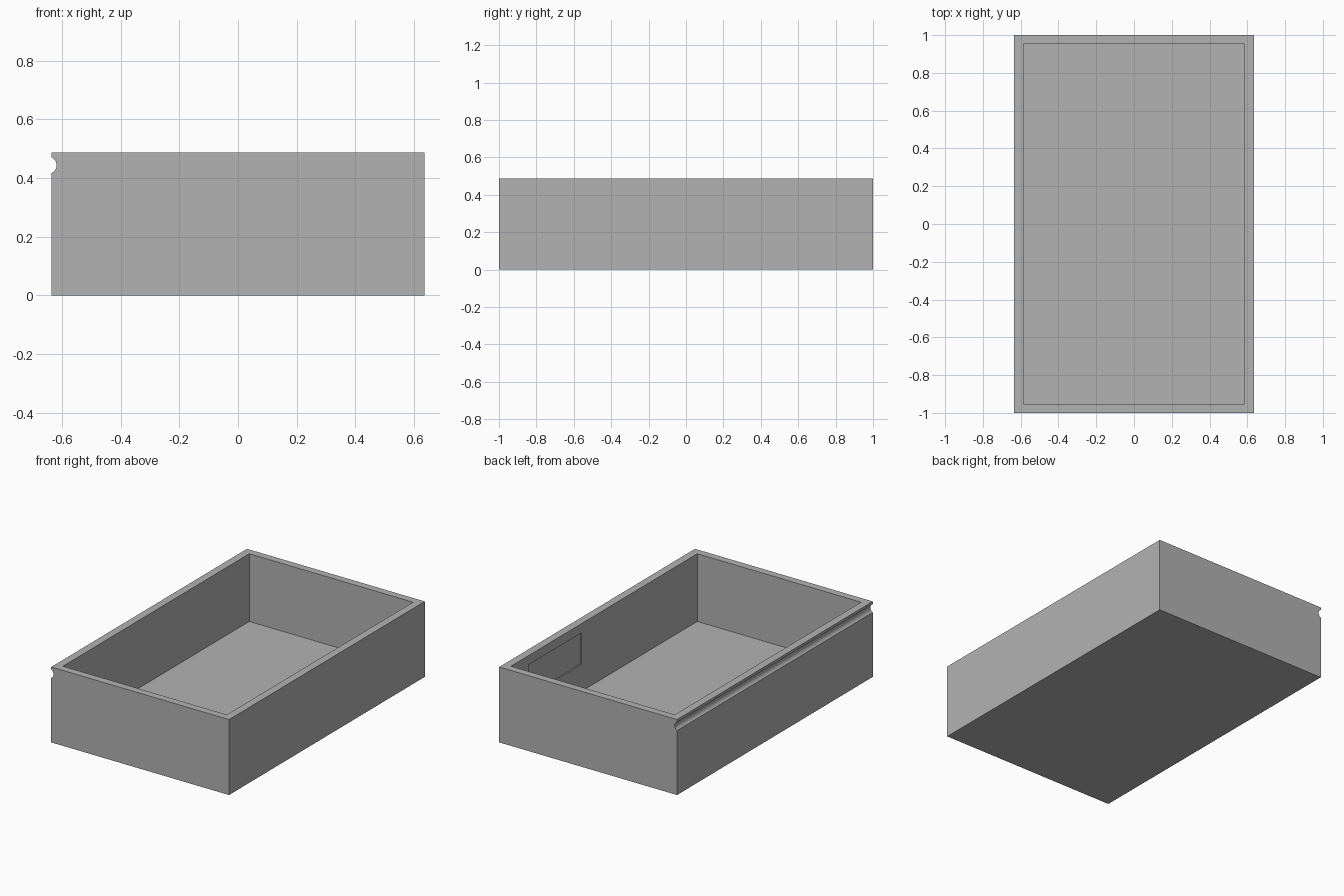
import bpy
from math import radians

cube = bpy.data.objects.get("Cube")
if cube:
    bpy.data.objects.remove(cube, do_unlink=True)

# Overall sizes
WIDTH, LENGTH, HEIGHT = 1.272, 2.0, 0.488
WALL, END_WALL, FLOOR = 0.05, 0.048, 0.05

grey = bpy.data.materials.new("plain grey")
grey.use_nodes = True
colour = (0.448, 0.448, 0.448, 1)
grey.diffuse_color = colour
grey.node_tree.nodes["Principled BSDF"].inputs["Base Color"].default_value = colour


def box(name, low, high):
    """Axis-aligned box between two corners."""
    middle = [(a + b) / 2 for a, b in zip(low, high)]
    bpy.ops.mesh.primitive_cube_add(size=1, location=middle)
    ob = bpy.context.object
    ob.name = name
    ob.scale = [b - a for a, b in zip(low, high)]
    bpy.ops.object.transform_apply(location=True, rotation=True, scale=True)
    ob.data.materials.append(grey)
    return ob


def carve(body, cutter):
    """Subtract the cutter from the body and discard it."""
    cutter.hide_render = True
    mod = body.modifiers.new("carve", "BOOLEAN")
    mod.operation = "DIFFERENCE"
    mod.solver = "EXACT"
    mod.object = cutter
    bpy.context.view_layer.objects.active = body
    bpy.ops.object.modifier_apply(modifier=mod.name)
    bpy.data.objects.remove(cutter, do_unlink=True)


# Solid tray block
hx, hy = WIDTH / 2, LENGTH / 2
inner_x, inner_y = hx - WALL, hy - END_WALL
tray = box("tray", (-hx, -hy, 0), (hx, hy, HEIGHT))

# Open cavity
carve(tray, box("cavity_cutter", (-inner_x, -inner_y, FLOOR),
                (inner_x, inner_y, HEIGHT + 0.2)))

# Shallow rectangular recess in the inner face of the left wall
carve(tray, box("recess_cutter", (inner_x - 0.05, 0.23, 0.225),
                (inner_x + 0.008, 0.77, 0.428)))

# Rounded groove along the outside of the right wall
bpy.ops.mesh.primitive_cylinder_add(vertices=32, radius=0.03, depth=LENGTH + 0.2,
                                    location=(-hx - 0.013, 0, 0.444),
                                    rotation=(radians(90), 0, 0))
groove = bpy.context.object
groove.name = "groove_cutter"
groove.data.materials.append(grey)
carve(tray, groove)

# Smooth groove, sharp corners
bpy.ops.object.select_all(action="DESELECT")
tray.select_set(True)
bpy.context.view_layer.objects.active = tray
bpy.ops.object.shade_smooth_by_angle(angle=radians(25))
